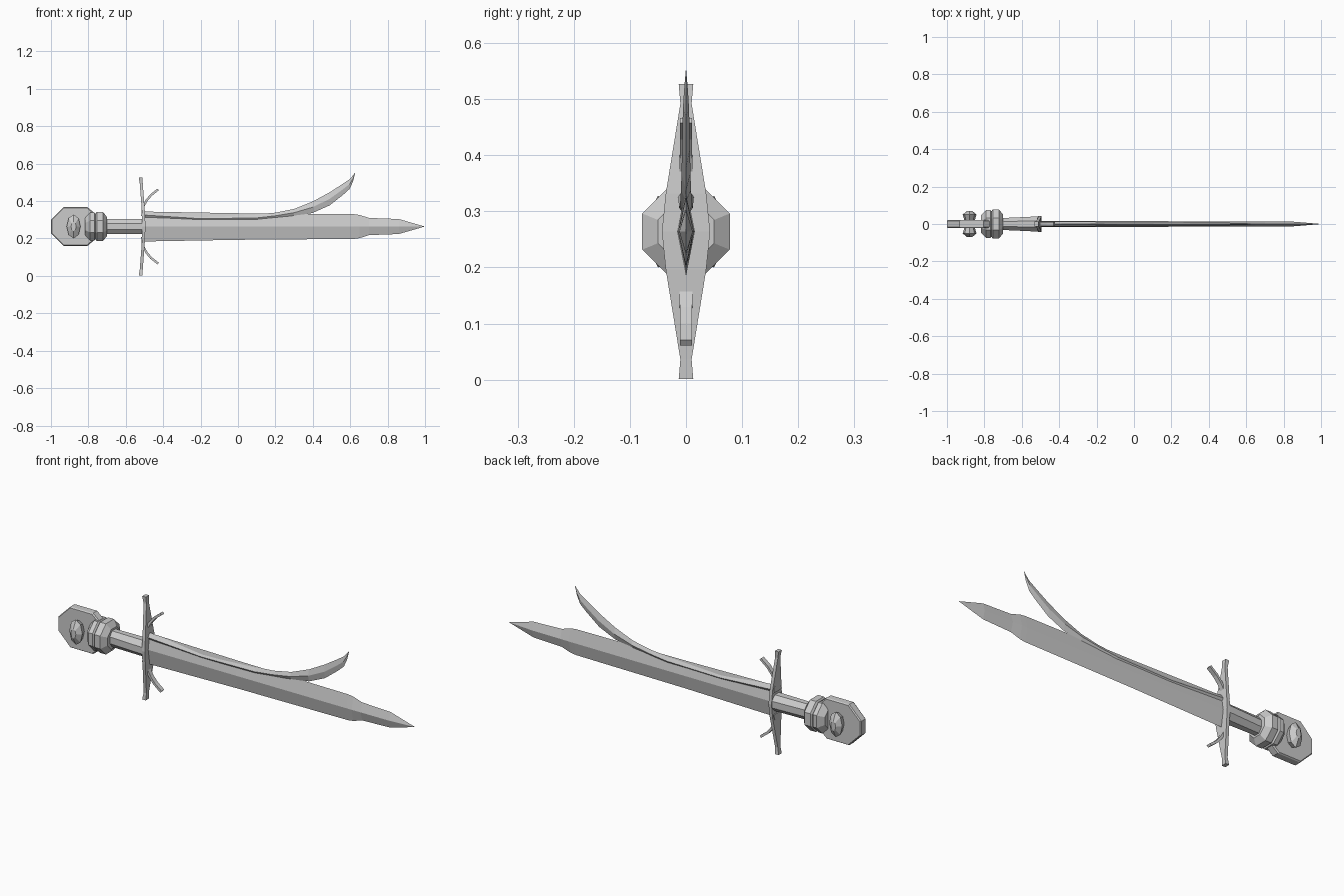
import bpy, bmesh, math

if "Cube" in bpy.data.objects:
    bpy.data.objects.remove(bpy.data.objects["Cube"])

CZ = 0.264  # height of the sword axis


def loft(name, rings):
    """Skin equal-length point rings and cap both ends."""
    bm = bmesh.new()
    loops = [[bm.verts.new(p) for p in r] for r in rings]
    n = len(loops[0])
    for a, b in zip(loops, loops[1:]):
        for i in range(n):
            j = (i + 1) % n
            bm.faces.new((a[i], a[j], b[j], b[i]))
    bm.faces.new(loops[0])
    bm.faces.new(loops[-1])
    bmesh.ops.remove_doubles(bm, verts=bm.verts, dist=1e-5)
    bmesh.ops.recalc_face_normals(bm, faces=bm.faces)
    me = bpy.data.meshes.new(name)
    bm.to_mesh(me)
    bm.free()
    ob = bpy.data.objects.new(name, me)
    bpy.context.collection.objects.link(ob)
    return ob


def diamond(x, lo, hi, hy):
    m = (lo + hi) / 2
    return [(x, 0, lo), (x, hy, m), (x, 0, hi), (x, -hy, m)]


def octagon(x, ry, rz):
    """Eight-sided ring around the axis, flats facing the sides."""
    k = 1 / math.cos(math.pi / 8)
    ang = [math.pi / 8 + i * math.pi / 4 for i in range(8)]
    return [(x, ry * k * math.cos(a), CZ + rz * k * math.sin(a)) for a in ang]


def plate(z, x0, x1, hy):
    return [(x0, -hy, z), (x1, -hy, z), (x1, hy, z), (x0, hy, z)]


# Main blade, diamond section with stepped tip
blade = [(-0.51, .080, .016), (0, .071, .015), (.62, .066, .014), (.65, .062, .014),
         (.70, .046, .013), (.86, .040, .012), (.995, .001, .0005)]
loft("blade", [diamond(x, CZ - h, CZ + h, t) for x, h, t in blade])

# Curved side branch sweeping out of the blade
branch = [(-.51, .305, .347, .014), (-.2, .29, .322, .012), (.1, .29, .33, .011),
          (.2, .305, .338, .010), (.30, .318, .358, .009), (.40, .337, .398, .008),
          (.49, .377, .447, .007), (.56, .432, .492, .006), (.597, .465, .517, .005),
          (.615, .505, .538, .003), (.626, .549, .552, .0005)]
loft("blade_branch", [diamond(*s) for s in branch])

# Crossguard, widest in the middle with flared ends
half = [(.263, -.531, -.511, .013), (.228, -.525, -.509, .010),
        (.068, -.513, -.497, .036), (0, -.512, -.495, .043)]
guard = [(-d, a, b, w) for d, a, b, w in half] + \
        [(d, a, b, w) for d, a, b, w in reversed(half[:-1])]
loft("crossguard", [plate(CZ + d, a, b, w) for d, a, b, w in guard])

# Curved prongs, mirrored above and below the blade
prong = [(-.512, .055, .034), (-.508, .104, .012), (-.490, .138, .011),
         (-.465, .168, .011), (-.427, .198, .011)]
for side, label in ((1, "upper"), (-1, "lower")):
    rings = []
    for i, (x, d, w) in enumerate(prong):
        px, pd, _ = prong[max(i - 1, 0)]
        nx, nd, _ = prong[min(i + 1, len(prong) - 1)]
        l = math.hypot(nx - px, nd - pd)
        ox, oz = (nd - pd) / l * .006, -(nx - px) / l * .006
        rings.append([(x + s * ox, y, CZ + side * (d + s * oz))
                      for s, y in ((-1, -w), (1, -w), (1, w), (-1, w))])
    loft(label + "_prong", rings)

# Grip, widening sideways towards the guard
loft("grip", [octagon(-.72, .031, .041), octagon(-.505, .041, .041)])

# Ringed collar between grip and pommel
collar = [(-.817, .048), (-.79, .076), (-.768, .076), (-.762, .068), (-.755, .078),
          (-.722, .078), (-.700, .050)]
loft("collar", [octagon(x, r, r) for x, r in collar])

# Flat eight-sided pommel
outline = [(-1, .036), (-.932, .104), (-.805, .104), (-.765, .07)]
outline += [(x, -z) for x, z in reversed(outline)]
pommel = [(-.022, .96), (-.016, 1), (.016, 1), (.022, .96)]
loft("pommel", [[(-.885 + (x + .885) * s, y, CZ + z * s) for x, z in outline]
                for y, s in pommel])

# Faceted gem through the pommel
gem = [(-.07, .38), (-.05, 1), (-.02, .75), (.02, .75), (.05, 1), (.07, .38)]
loft("pommel_gem", [[(-.879 + .037 * s * math.sin(i * math.pi / 4), y,
                      CZ + .064 * s * math.cos(i * math.pi / 4)) for i in range(8)]
                    for y, s in gem])
